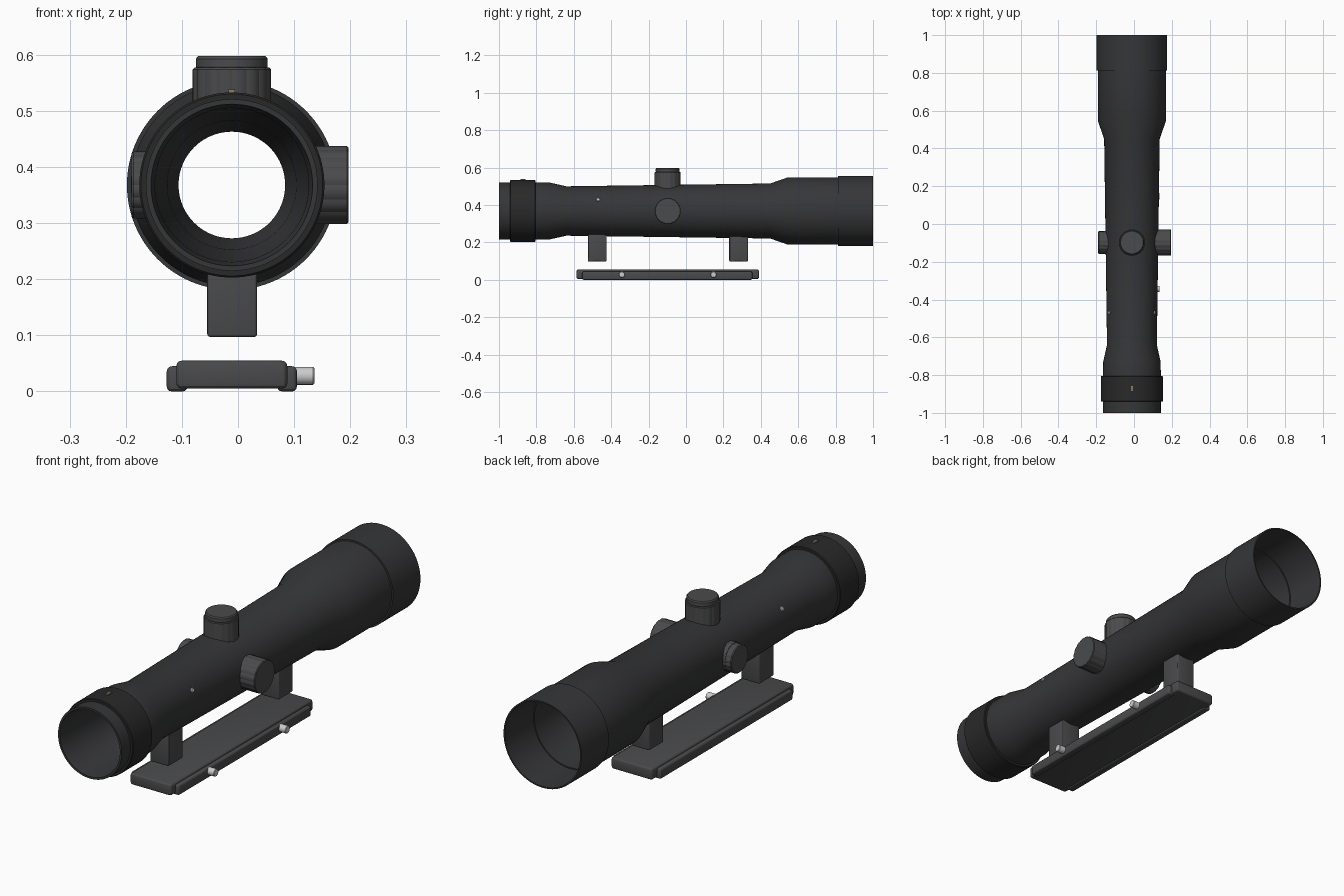
import bpy, bmesh, math
from mathutils import Vector

if "Cube" in bpy.data.objects:
    bpy.data.objects.remove(bpy.data.objects["Cube"])

CX, CZ = -0.011, 0.368      # optical axis of the tube
TY = -0.098                 # turret station along the tube


def material(name, r, g, b):
    m = bpy.data.materials.new(name)
    m.diffuse_color = (r, g, b, 1)
    m.use_nodes = True
    m.node_tree.nodes["Principled BSDF"].inputs["Base Color"].default_value = m.diffuse_color
    return m


BLACK = material("matte_black", 0.036, 0.037, 0.039)
DARK = material("rubber_black", 0.022, 0.022, 0.023)
GREY = material("dark_grey", 0.068, 0.069, 0.072)
STEEL = material("steel", 0.55, 0.55, 0.54)
BRASS = material("marker_tan", 0.25, 0.19, 0.11)


def finish(name, bm, mat):
    bmesh.ops.recalc_face_normals(bm, faces=bm.faces)
    me = bpy.data.meshes.new(name)
    bm.to_mesh(me)
    bm.free()
    ob = bpy.data.objects.new(name, me)
    bpy.context.collection.objects.link(ob)
    me.materials.append(mat)
    bpy.ops.object.select_all(action='DESELECT')
    bpy.context.view_layer.objects.active = ob
    ob.select_set(True)
    bpy.ops.object.shade_smooth_by_angle(angle=math.radians(25))
    return ob


def lathe(name, profile, origin, axis, mat, n=48, closed=False, flute=0.0):
    """Spin (height, radius) points about an axis; caps the ends unless closed."""
    bm = bmesh.new()
    q = Vector(axis).to_track_quat('Z', 'Y')
    rings = []
    for h, r in profile:
        ring = []
        for i in range(n):
            a = 2 * math.pi * i / n
            rr = r - (flute if i % 4 == 0 else 0)
            p = q @ Vector((rr * math.cos(a), rr * math.sin(a), h))
            ring.append(bm.verts.new(p + Vector(origin)))
        rings.append(ring)
    pairs = list(zip(rings, rings[1:]))
    if closed:
        pairs.append((rings[-1], rings[0]))
    else:
        bm.faces.new(rings[0])
        bm.faces.new(rings[-1])
    for a, b in pairs:
        for i in range(n):
            j = (i + 1) % n
            bm.faces.new((a[i], a[j], b[j], b[i]))
    return finish(name, bm, mat)


def box(name, x, y, z, mat, bevel):
    bm = bmesh.new()
    bmesh.ops.create_cube(bm, size=1)
    for v in bm.verts:
        v.co = [lo + (c + 0.5) * (hi - lo) for c, (lo, hi) in zip(v.co, (x, y, z))]
    bmesh.ops.bevel(bm, geom=bm.edges[:], offset=bevel, segments=3,
                    profile=0.5, affect='EDGES')
    return finish(name, bm, mat)


# Hollow scope body: outer skin forward, then the bore back
outer = [(-1, .153), (-.80, .153), (-.73, .152), (-.64, .132), (.45, .147),
         (.545, .180), (.812, .180), (.812, .187), (1, .187)]
bore = [(1, .181), (.81, .177), (.81, .172), (.545, .168), (.45, .135), (-.1, .105),
        (-.60, .095), (-.64, .108), (-.73, .115), (-.80, .132), (-.96, .137), (-1, .144)]
lathe("scope_body", outer + bore, (CX, 0, CZ), (0, 1, 0), BLACK, n=96, closed=True)

# Focus ring on the eyepiece with its index mark
lathe("focus_ring", [(-.94, .148), (-.94, .162), (-.937, .165), (-.808, .165),
                     (-.805, .162), (-.805, .148)],
      (CX, 0, CZ), (0, 1, 0), DARK, n=96, closed=True)
box("index_mark", (CX - .006, CX + .006), (-.884, -.858), (.525, .539), BRASS, .001)

# Adjustment turrets: top, right and left
hub = (CX, TY, CZ)
lathe("top_turret", [(.115, .070), (.206, .070), (.209, .067)], hub, (0, 0, 1),
      GREY, n=64, flute=.002)
lathe("top_turret_cap", [(.205, .061), (.211, .064), (.225, .064), (.230, .060)],
      hub, (0, 0, 1), GREY)
lathe("right_turret", [(.115, .070), (.205, .070), (.208, .067)], hub, (1, 0, 0),
      GREY, n=64, flute=.002)
lathe("left_turret", [(.115, .062), (.150, .062), (.150, .060), (.175, .060),
                      (.179, .057)], hub, (-1, 0, 0), GREY, n=64, flute=.002)

# Small steel pins on both sides of the tube
for side, s in (("right", 1), ("left", -1)):
    d = Vector((s * .120, 0, .060)).normalized()
    lathe(side + "_pin", [(.125, .010), (.137, .010), (.140, .007)],
          (CX, -.47, CZ), d, STEEL, n=16)

# Mounting posts
for name, y in (("rear_post", -.475), ("front_post", .281)):
    box(name, (-.055, .034), (y - .05, y + .05), (.097, .25), GREY, .006)

# Base plate with clamp rails and screws
box("base_plate", (-.110, .088), (-.586, .391), (.005, .055), GREY, .010)
for name, x in (("left_rail", (-.127, -.090)), ("right_rail", (.070, .105))):
    box(name, x, (-.555, .355), (0, .045), GREY, .009)
for name, y in (("rear_screw", -.343), ("front_screw", .147)):
    lathe(name, [(.09, .016), (.134, .016), (.136, .014)], (0, y, .028),
          (1, 0, 0), STEEL, n=24)
